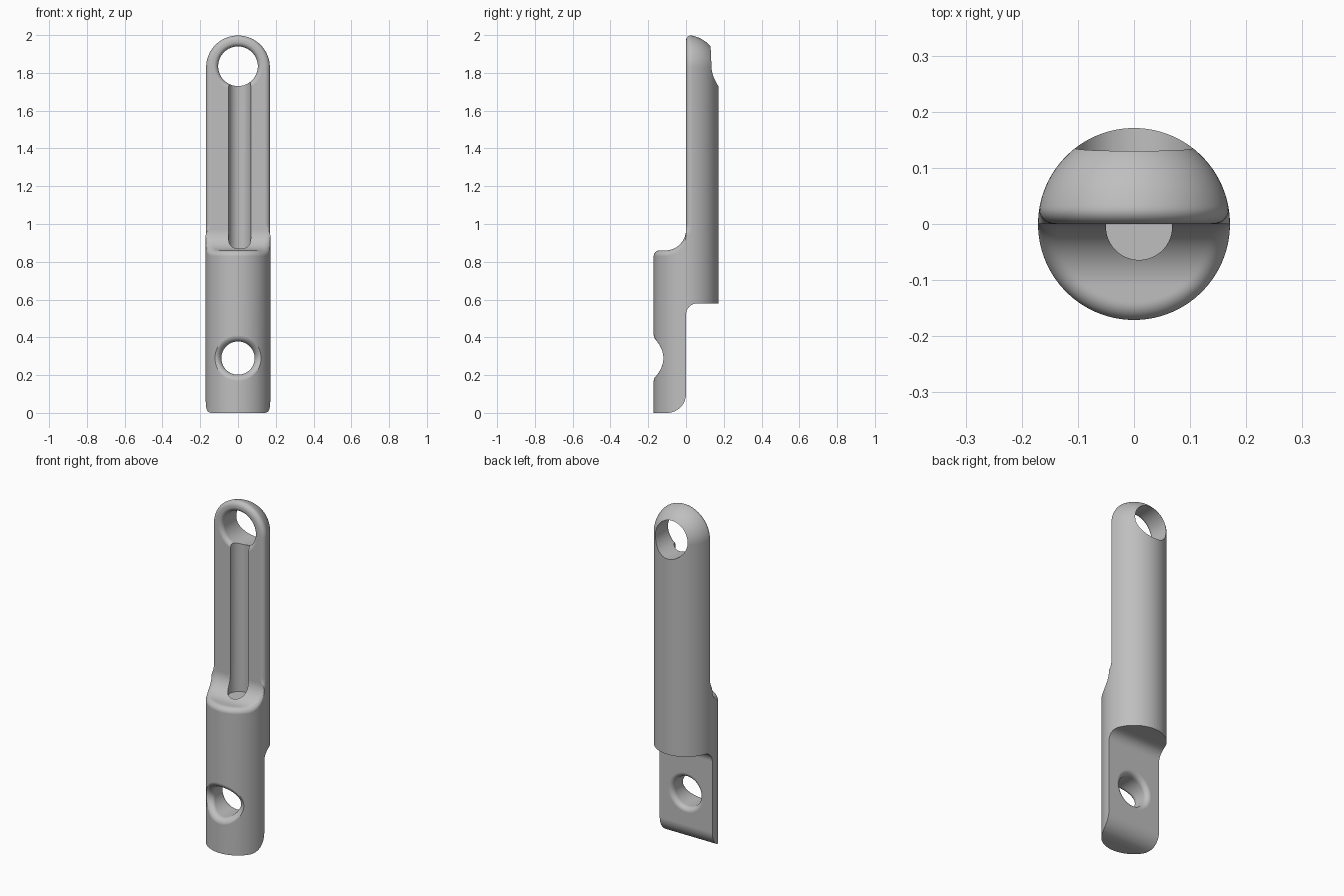
import bpy
import bmesh
from math import sin, cos, pi, sqrt, hypot, radians

cube = bpy.data.objects.get("Cube")
if cube:
    bpy.data.objects.remove(cube, do_unlink=True)

R = 0.171          # shaft radius
RIM = 0.03         # rounding of the outer front edge
EYE_Z = 1.829      # centre of the domed end
STEPS = 48

metal = bpy.data.materials.new("grey metal")
metal.use_nodes = True
grey = (0.52, 0.52, 0.52, 1)
metal.diffuse_color = grey
metal.node_tree.nodes["Principled BSDF"].inputs["Base Color"].default_value = grey


def loft(name, rings):
    """Closed solid through rings with equal point counts."""
    bm = bmesh.new()
    rows = [[bm.verts.new(p) for p in ring] for ring in rings]
    n = len(rows[0])
    for a, b in zip(rows, rows[1:]):
        for i in range(n):
            j = (i + 1) % n
            bm.faces.new((a[i], a[j], b[j], b[i]))
    bm.faces.new(rows[0])
    bm.faces.new(rows[-1])
    bmesh.ops.recalc_face_normals(bm, faces=bm.faces)
    mesh = bpy.data.meshes.new(name)
    bm.to_mesh(mesh)
    bm.free()
    mesh.materials.append(metal)
    obj = bpy.data.objects.new(name, mesh)
    bpy.context.collection.objects.link(obj)
    return obj


def half_width(y):
    return sqrt(max(R * R - y * y, 0))


def rounding(d, f):
    """Drop of a quarter-round of radius f, d being the run into it."""
    d = min(max(d, 0), f)
    return f - sqrt(f * f - d * d)


def eased(u):
    return (1 - cos(pi * u)) / 2


# Front half: lower plate with rounded foot and scooped shoulder
def shoulder(x, y):
    return 0.86 + rounding(y + 0.11, 0.11) - rounding(hypot(x, y) - R + RIM, RIM)


rings = []
for k in range(STEPS + 1):
    y = -R * (1 - eased(max(k / STEPS, 0.01)))
    w = half_width(y)
    foot = rounding(y + 0.1, 0.1)
    ring = [(-w, y, foot)]
    for i in range(41):
        x = w * sin(pi / 2 * (i / 20 - 1))
        ring.append((x, y, shoulder(x, y)))
    rings.append(ring + [(w, y, foot)])
plate = loft("lower_plate", rings)

# Back half: long shank with a domed end
rings = []
for k in range(STEPS + 1):
    y = R * eased(min(k / STEPS, 0.985))
    w = half_width(y)
    trim = rounding(RIM - y, RIM)
    base = 0.58 - rounding(0.06 - y, 0.06)
    side = [(w, base), (w, 0.8)]
    for i in range(7):
        side.append((w - trim * eased(i / 6), 0.94 + 0.01 * i))
    top = w - trim
    dome = [(top * cos(pi * i / 48), EYE_Z + top * sin(pi * i / 48)) for i in range(49)]
    outline = side + dome + [(-x, z) for x, z in reversed(side)]
    rings.append([(x, y, z) for x, z in outline])
shank = loft("upper_shank", rings)


# Cutters: flared round holes along y, and a round groove along z
def flared_hole(name, z, r, front, flare, back_flare):
    def ring(radius, depth):
        pts = []
        for i in range(64):
            t = 2 * pi * i / 64
            x = radius * cos(t)
            pts.append((x, depth(t), z + radius * sin(t)))
        return pts

    rows = [ring(r + flare, lambda t: -0.4)]
    for i in range(9):
        a = pi / 2 * (1 - i / 8)
        rows.append(ring(r + flare * (1 - cos(a)),
                         lambda t, a=a: front((r + flare) * cos(t)) + flare * (1 - sin(a))))
    if back_flare:
        for i in range(9):
            a = pi / 2 * i / 8
            rows.append(ring(r + back_flare * (1 - cos(a)),
                             lambda t, a=a: -back_flare * (1 - sin(a))))
    rows.append(ring(r + back_flare, lambda t: 0.4))
    return loft(name, rows)


eye_cutter = flared_hole("eye_cutter", 1.835, 0.105, lambda x: 0, 0.025, 0)
pin_cutter = flared_hole("pin_cutter", 0.29, 0.088, lambda x: -half_width(x), 0.034, 0.028)
groove_cutter = loft("groove_cutter", [
    [(0.009 + 0.059 * cos(2 * pi * (i + 0.5) / 48), -0.005 + 0.059 * sin(2 * pi * (i + 0.5) / 48), z)
     for i in range(48)] for z in (0.862, 1.8)])


def cut(obj, cutter):
    mod = obj.modifiers.new("cut", "BOOLEAN")
    mod.operation = "DIFFERENCE"
    mod.solver = "EXACT"
    mod.object = cutter
    bpy.context.view_layer.objects.active = obj
    bpy.ops.object.modifier_apply(modifier=mod.name)


cut(plate, pin_cutter)
cut(plate, groove_cutter)
cut(shank, eye_cutter)
cut(shank, groove_cutter)
for cutter in (eye_cutter, pin_cutter, groove_cutter):
    bpy.data.objects.remove(cutter, do_unlink=True)

# Smooth shading with crisp edges
for obj in (plate, shank):
    bpy.ops.object.select_all(action="DESELECT")
    obj.select_set(True)
    bpy.context.view_layer.objects.active = obj
    bpy.ops.object.shade_smooth_by_angle(angle=radians(35))
    weighted = obj.modifiers.new("even shading", "WEIGHTED_NORMAL")
    weighted.keep_sharp = True
